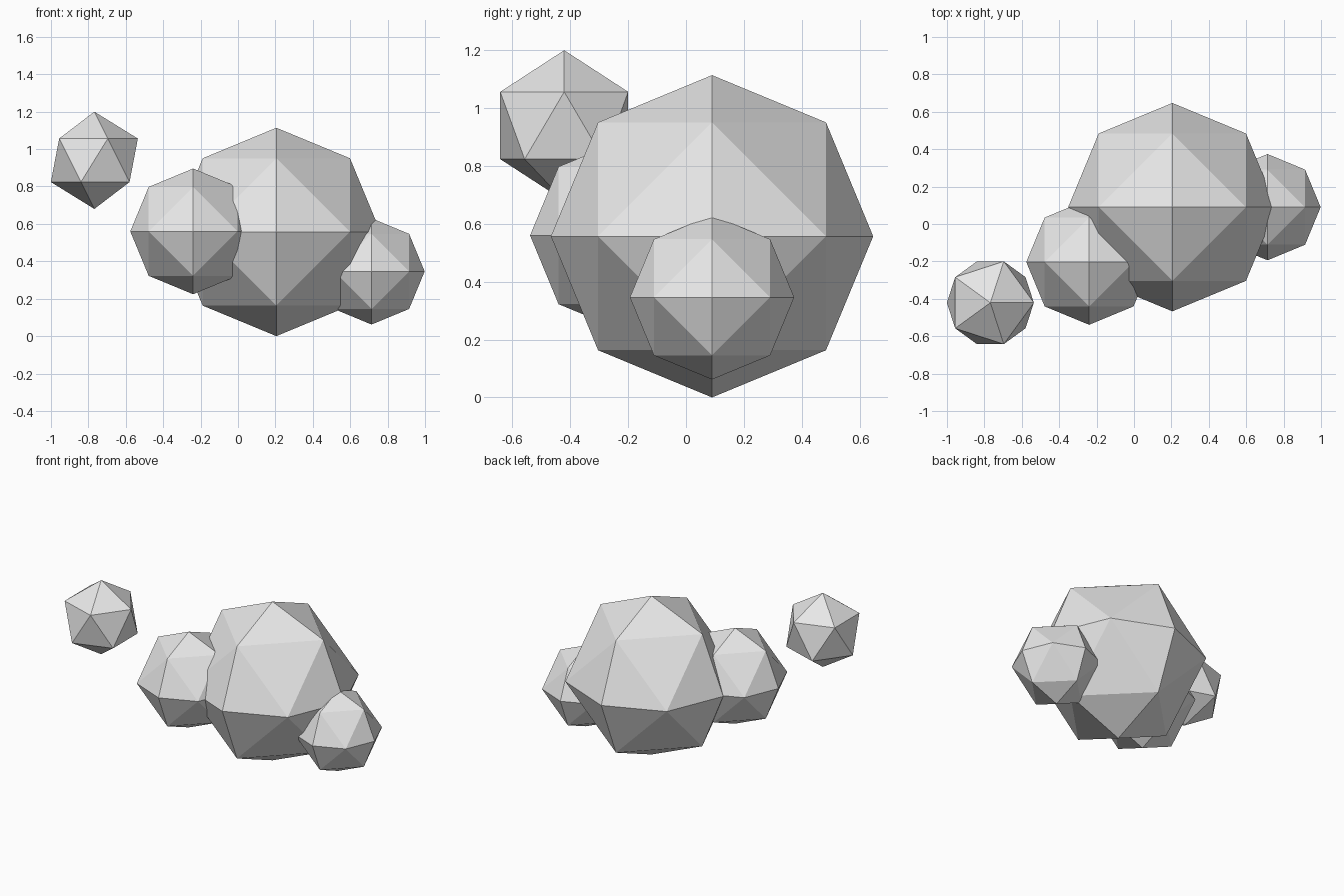
import bpy, bmesh
from itertools import product
from mathutils import Vector

if "Cube" in bpy.data.objects:
    bpy.data.objects.remove(bpy.data.objects["Cube"])

grey = bpy.data.materials.new("light_grey")
grey.diffuse_color = (0.8, 0.8, 0.8, 1)
grey.use_nodes = True
grey.node_tree.nodes["Principled BSDF"].inputs["Base Color"].default_value = grey.diffuse_color


def finish(bm, name, center):
    bmesh.ops.recalc_face_normals(bm, faces=bm.faces)
    mesh = bpy.data.meshes.new(name)
    bm.to_mesh(mesh)
    bm.free()
    mesh.materials.append(grey)
    obj = bpy.data.objects.new(name, mesh)
    obj.location = center
    bpy.context.collection.objects.link(obj)


def octa_ball(name, center, radius):
    """Octahedron split once and pushed onto a sphere: 18 points, 32 triangles."""
    bm = bmesh.new()
    for p in product((-1, 0, 1), repeat=3):
        if sum(map(abs, p)) in (1, 2):
            bm.verts.new(Vector(p).normalized() * radius)
    bmesh.ops.convex_hull(bm, input=bm.verts)
    finish(bm, name, center)


# Three overlapping faceted puffs
octa_ball("main_puff", (0.205, 0.09, 0.557), 0.557)
octa_ball("left_puff", (-0.24, -0.203, 0.56), 0.336)
octa_ball("right_puff", (0.714, 0.09, 0.346), 0.284)

# Small floating icosahedron
bm = bmesh.new()
bmesh.ops.create_icosphere(bm, subdivisions=1, radius=0.26)
finish(bm, "floating_ball", (-0.768, -0.421, 0.94))
